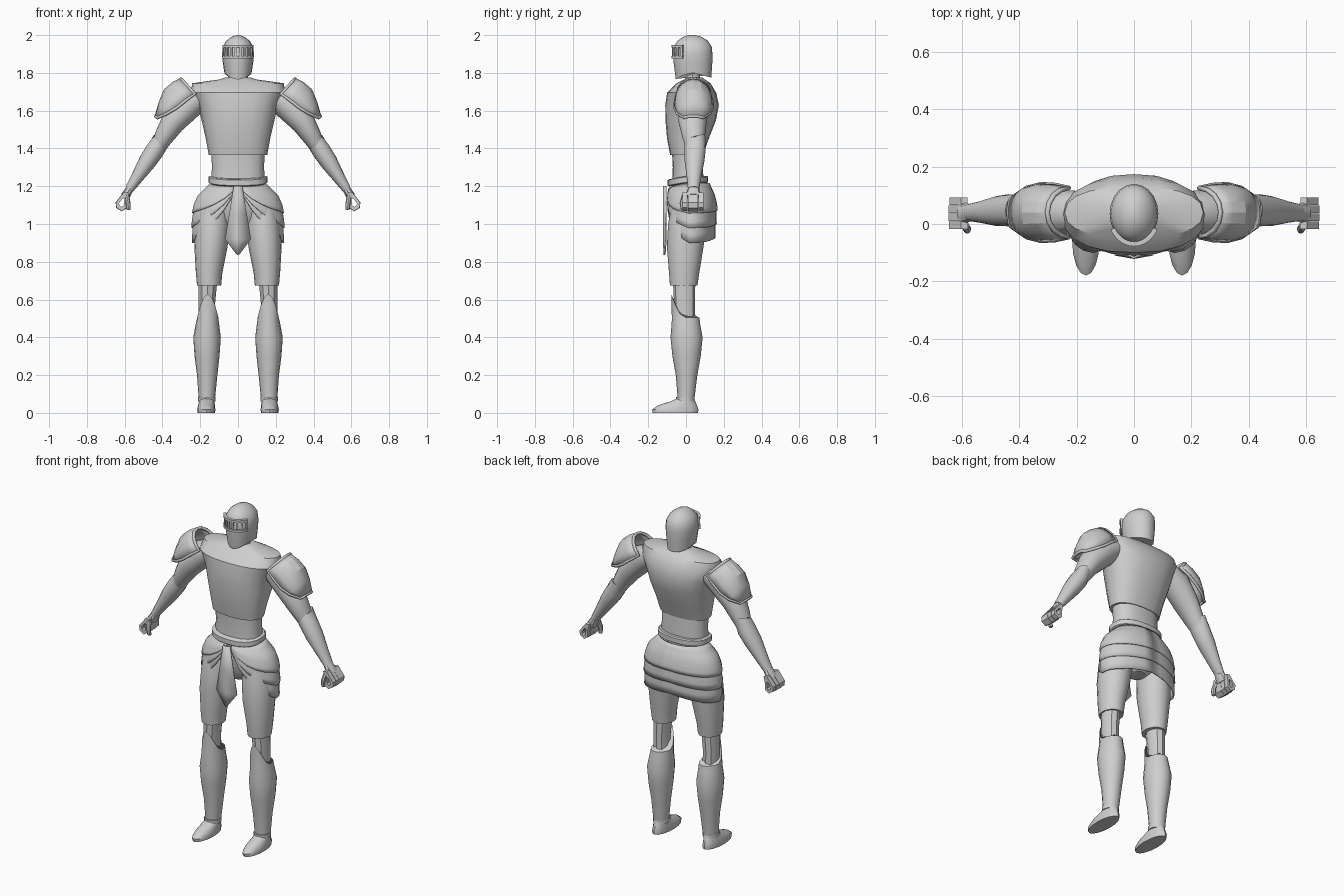
import bpy, bmesh, math
from math import sin, cos, pi, radians
from mathutils import Vector

if "Cube" in bpy.data.objects:
    bpy.data.objects.remove(bpy.data.objects["Cube"])

steel = bpy.data.materials.new("steel_grey")
steel.diffuse_color = (0.62, 0.62, 0.62, 1)
steel.use_nodes = True
steel.node_tree.nodes["Principled BSDF"].inputs["Base Color"].default_value = steel.diffuse_color


def finish(name, verts, faces, mirror=False, solid=0.0, angle=35):
    me = bpy.data.meshes.new(name)
    me.from_pydata([tuple(v) for v in verts], [], faces)
    bm = bmesh.new()
    bm.from_mesh(me)
    bmesh.ops.recalc_face_normals(bm, faces=bm.faces[:])
    bm.to_mesh(me)
    bm.free()
    me.materials.append(steel)
    ob = bpy.data.objects.new(name, me)
    bpy.context.collection.objects.link(ob)
    bpy.ops.object.select_all(action='DESELECT')
    ob.select_set(True)
    bpy.context.view_layer.objects.active = ob
    bpy.ops.object.shade_smooth_by_angle(angle=radians(angle))
    if solid:
        m = ob.modifiers.new("thickness", 'SOLIDIFY')
        m.thickness, m.offset = solid, 0
    if mirror:
        ob.modifiers.new("mirror", 'MIRROR')
    return ob


def loft(name, rings, n=16, power=1.0, tilt=0.0, mirror=False, warp=None):
    """Rings are (x, y, z, half_width, half_depth); warp shifts height by ring and angle from the front."""
    def se(v):
        return math.copysign(abs(v) ** power, v)
    verts, faces = [], []
    for i, (x, y, z, rx, ry) in enumerate(rings):
        for k in range(n):
            t = 2 * pi * k / n
            u = rx * se(sin(t))
            dz = warp(i, t) if warp else 0
            verts.append((x + u * cos(tilt), y - ry * se(cos(t)), z + u * sin(tilt) + dz))
    for i in range(len(rings) - 1):
        for k in range(n):
            a, b = i * n + k, i * n + (k + 1) % n
            faces.append((a, b, b + n, a + n))
    faces.append(tuple(range(n)))
    faces.append(tuple(range((len(rings) - 1) * n, len(rings) * n)))
    return finish(name, verts, faces, mirror)


def grid(name, rows, mirror=False, solid=0.0, angle=35):
    w = len(rows[0])
    faces = [(i * w + k, i * w + k + 1, (i + 1) * w + k + 1, (i + 1) * w + k)
             for i in range(len(rows) - 1) for k in range(w - 1)]
    return finish(name, [p for r in rows for p in r], faces, mirror, solid, angle)


def lerp(table, t):
    for (a, va), (b, vb) in zip(table, table[1:]):
        if t <= b:
            return va + (vb - va) * max(0, t - a) / (b - a)
    return table[-1][1]


# Torso: breastplate, abdomen, belt, pelvis, neck
loft("breastplate", [(0, .003, 1.365, .155, .087), (0, .01, 1.45, .17, .11), (0, .025, 1.55, .193, .134),
     (0, .032, 1.63, .212, .142), (0, .03, 1.695, .25, .13), (0, .04, 1.745, .242, .09),
     (0, .045, 1.765, .10, .055), (0, .045, 1.775, .07, .045)], n=20, power=.85)
loft("abdomen", [(0, .01, 1.22, .143, .083), (0, .01, 1.30, .138, .08), (0, .005, 1.40, .142, .08)], power=.85)
loft("belt", [(0, .01, 1.217, .15, .10), (0, .01, 1.222, .157, .107), (0, .01, 1.25, .157, .107),
     (0, .01, 1.255, .15, .10)], n=20, power=.85, warp=lambda i, t: -.018 * max(0, cos(t)))
loft("pelvis", [(0, .02, .97, .05, .05), (0, .025, 1.03, .16, .09), (0, .02, 1.12, .17, .095),
     (0, .01, 1.22, .14, .085)])
loft("neck", [(0, .035, 1.74, .055, .04), (0, .035, 1.85, .05, .04)], n=12)

# Helmet with a dipped chin and raised cheek edges
loft("helmet", [(0, .04, 1.80, .072, .094), (0, .037, 1.85, .08, .102), (0, .036, 1.90, .085, .104),
     (0, .036, 1.94, .08, .10), (0, .036, 1.97, .062, .08), (0, .034, 1.99, .036, .05),
     (0, .032, 2.0, .01, .018)], n=20,
     warp=lambda i, t: (-.035 * max(0, cos(t)) ** 2 - .025 * max(0, -cos(t))) if i == 0 else 0)


def visor_box(t0, t1, z0, z1, d):
    """Eight corners of a short curved block lying on the face."""
    vs = []
    for t in (t0, t1):
        for r in (-.006, d):
            for z in (z0, z1):
                vs.append(((.084 + r) * sin(t), .036 - (.104 + r) * cos(t), z))
    return vs


# Visor: two rails and a row of upright bars
verts, faces = [], []
blocks = []
for k in range(14):
    a, b = -1.05 + .15 * k, -1.05 + .15 * (k + 1)
    blocks += [(a, b, 1.876, 1.889, .010), (a, b, 1.934, 1.947, .010)]
for k in range(8):
    c = -1.0 + 2.0 * k / 7
    blocks.append((c - .06, c + .06, 1.882, 1.94, .007))
for blk in blocks:
    s = len(verts)
    verts += visor_box(*blk)
    faces += [tuple(s + q for q in f) for f in
              ((0, 1, 3, 2), (4, 5, 7, 6), (0, 1, 5, 4), (2, 3, 7, 6), (0, 2, 6, 4), (1, 3, 7, 5))]
finish("visor", verts, faces)

# Layered skirt plates, open at the front and lowest at the sides
HEM = [(.1, 1.16), (.45, 1.03), (.9, .95), (1.5, .90), (2.2, .905), (pi, .93)]
SIDE = [(.85, .242), (1.0, .237), (1.05, .23), (1.1, .22), (1.15, .198), (1.2, .155), (1.22, .14)]
DEPTH = [(.85, .128), (1.0, .128), (1.1, .125), (1.15, .113), (1.2, .1), (1.22, .095)]
for name, part, out in (("upper_skirt", .5, .012), ("middle_skirt", .75, .006), ("lower_skirt", 1.0, 0)):
    rows = []
    for i in range(8):
        row = []
        for k in range(14):
            t = .1 + (pi - .1) * k / 13
            top = 1.215 - .02 * max(0, cos(t))
            z = top + (top - (top - lerp(HEM, t)) * part - top) * i / 7
            o = out * min(1, i / 3)
            row.append(((lerp(SIDE, z) + o) * sin(t), .025 - (lerp(DEPTH, z) + o) * cos(t), z))
        rows.append(row)
    ob = grid(name, rows, mirror=True, solid=.008)

# Hanging front cloth with a centre crease and pointed tip
rows = []
for z, w in ((1.2, .022), (1.05, .046), (.92, .068)):
    rows.append([(-w, -.106, z), (0, -.118, z), (w, -.106, z)])
rows.append([(-.008, -.112, .84), (0, -.115, .836), (.008, -.112, .84)])
grid("front_cloth", rows, solid=.008, angle=10)

# Legs
loft("thigh", [(.153, -.012, .675, .064, .073), (.153, -.01, .74, .07, .08), (.143, -.004, .88, .088, .097),
     (.135, .005, 1.0, .09, .1), (.13, .01, 1.08, .08, .09)], mirror=True)
loft("knee", [(.163, -.005, .46, .046, .052), (.165, -.008, .58, .046, .055), (.158, -.01, .71, .052, .06)],
     n=10, mirror=True)
loft("greave", [(.165, 0, .06, .042, .043), (.163, .003, .2, .054, .057), (.164, .003, .3, .066, .075),
     (.164, .003, .4, .073, .085), (.162, 0, .47, .062, .075), (.16, -.003, .505, .056, .074)],
     mirror=True, warp=lambda i, t: (.02 if i == 4 else .125) * max(0, cos(t)) ** 2 if i > 3 else 0)
loft("ankle_guard", [(.165, -.004, .06, .046, .05), (.165, -.004, .085, .046, .05)], n=12, mirror=True)
loft("shoe", [(.168, -.057, 0, .047, .12), (.168, -.057, .018, .048, .123), (.167, -.045, .04, .045, .103),
     (.166, -.015, .062, .04, .064), (.165, 0, .08, .034, .044)], mirror=True)

# Arms
loft("upper_arm", [(.19, .045, 1.68, .06, .07), (.26, .04, 1.635, .08, .08), (.345, .035, 1.54, .066, .075),
     (.395, .04, 1.46, .052, .06), (.425, .045, 1.405, .041, .046)], tilt=.75, mirror=True)
loft("elbow", [(.39, .045, 1.46, .04, .042), (.425, .045, 1.41, .046, .05), (.45, .045, 1.36, .042, .045)],
     n=10, tilt=.67, mirror=True)
loft("forearm", [(.41, .048, 1.435, .047, .054), (.44, .048, 1.39, .05, .056), (.48, .045, 1.33, .047, .052),
     (.535, .042, 1.245, .033, .038), (.575, .04, 1.185, .024, .03)], tilt=.59, mirror=True,
     warp=lambda i, t: .03 * max(0, -cos(t)) if i == 0 else 0)
loft("wrist", [(.565, .04, 1.2, .021, .027), (.598, .038, 1.145, .026, .04)], n=10, tilt=.59, mirror=True)

# Hand: four curled fingers around an open grip, plus a thumb
outer = [(.578, 1.17), (.603, 1.172), (.648, 1.115), (.645, 1.085), (.615, 1.066), (.588, 1.085), (.59, 1.115)]


def curled(name, y0, y1, size):
    cx, cz = .616, 1.108
    n = len(outer)
    vs = []
    for y in (y0, y1):
        for s in (size, .42):
            vs += [(cx + (x - cx) * s, y, cz + (z - cz) * s) for x, z in outer]
    fs = []
    for k in range(n):
        j = (k + 1) % n
        fs += [(k, j, n + j, n + k), (2 * n + k, 2 * n + j, 3 * n + j, 3 * n + k),
               (k, j, 2 * n + j, 2 * n + k), (n + k, n + j, 3 * n + j, 3 * n + k)]
    finish(name, vs, fs, mirror=True, angle=25)


for k, s in enumerate((.95, 1.0, .98, .9)):
    curled("finger_%d" % (k + 1), -.018 + .028 * k, .0085 + .028 * k, s)
loft("thumb", [(.58, -.015, 1.075, .011, .012), (.582, -.02, 1.11, .013, .014), (.59, -.005, 1.155, .014, .016)],
     n=8, mirror=True)

# Shoulder guard: curved shell from ridge down to front and back edges
ridge = [(.302, 1.768), (.345, 1.747), (.388, 1.71), (.415, 1.645), (.436, 1.57)]
edge = [(.228, 1.688), (.275, 1.655), (.325, 1.615), (.375, 1.585), (.425, 1.562)]
width = [.085, .095, .098, .085, .05]
rows = []
for (rx, rz), (ex, ez), w in zip(ridge, edge, width):
    row = []
    for k in range(9):
        a = -pi / 2 + pi * k / 8
        c = cos(a)
        row.append((ex + (rx - ex) * c, .04 + w * sin(a), ez + (rz - ez) * c))
    rows.append(row)
grid("shoulder_guard", rows, mirror=True, solid=.01, angle=25)

# Raised rim around the shoulder guard
loop = rows[0] + [r[-1] for r in rows[1:-1]] + rows[-1][::-1] + [r[0] for r in rows[-2:0:-1]]
cu = bpy.data.curves.new("shoulder_rim", 'CURVE')
cu.dimensions = '3D'
cu.bevel_depth, cu.bevel_resolution = .009, 1
sp = cu.splines.new('POLY')
sp.points.add(len(loop) - 1)
for p, co in zip(sp.points, loop):
    p.co = (*co, 1)
sp.use_cyclic_u = True
cu.materials.append(steel)
rim = bpy.data.objects.new("shoulder_rim", cu)
bpy.context.collection.objects.link(rim)
rim.modifiers.new("mirror", 'MIRROR')
